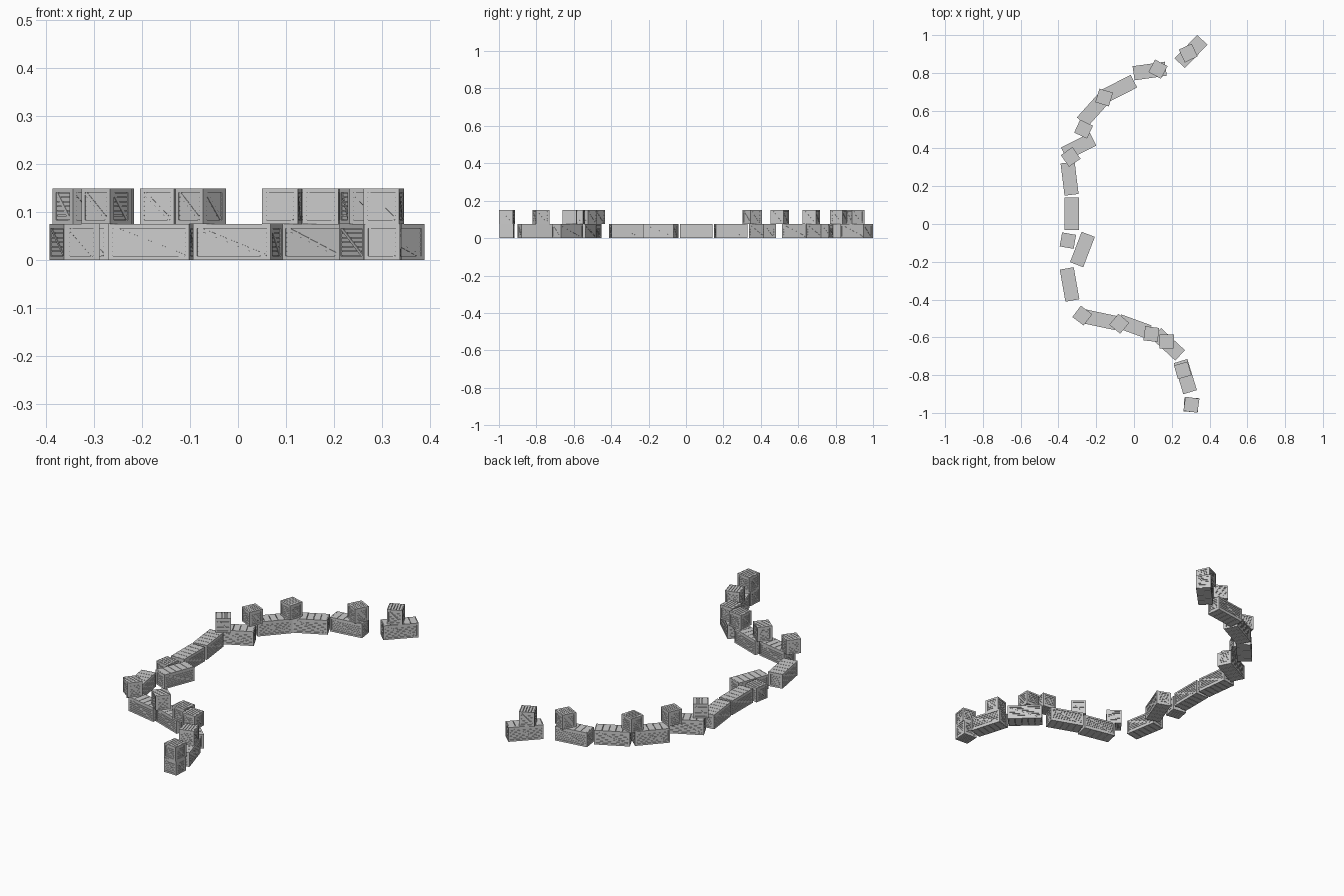
import bpy, bmesh
from math import radians, atan2, hypot
from mathutils import Matrix, Vector

if "Cube" in bpy.data.objects:
    bpy.data.objects.remove(bpy.data.objects["Cube"])

S = 0.075      # crate height and width
LONG = 0.172   # long crate length
T = 0.004      # board thickness
B = 0.009      # frame board width


def box(bm, centre, size, frame=Matrix(), tilt=0.0):
    m = (frame @ Matrix.Translation(centre) @ Matrix.Rotation(tilt, 4, 'Y')
         @ Matrix.Diagonal((*size, 1)))
    bmesh.ops.create_cube(bm, size=1, matrix=m)


def side(bm, width, dist, turn):
    """One wall: planks, two posts, two rails and a diagonal brace."""
    f = Matrix.Rotation(radians(turn), 4, 'Z')
    y = -dist + T / 2
    # horizontal planks, set back from the frame
    n = 6
    h = (S - 2 * B) / n
    for i in range(n):
        z = B + h * (i + 0.5)
        box(bm, (0, -dist + T * 0.8, z), (width - B, T * 0.6, h - 0.0016), f)
    # rails and posts
    for z in (B / 2, S - B / 2):
        box(bm, (0, y, z), (width, T, B), f)
    for sx in (-1, 1):
        box(bm, (sx * (width - B) / 2, y, S / 2), (B, T, S - 2 * B), f)
    # brace from upper left to lower right
    w, hh = width - 1.6 * B, S - 1.6 * B
    box(bm, (0, y + 0.0005, S / 2), (hypot(w, hh) - 0.008, T - 0.001, B * 0.8),
        f, atan2(hh, w))


def crate_mesh(name, length, boards):
    bm = bmesh.new()
    # inner body
    box(bm, (0, 0, S / 2), (length - 2 * T, S - 2 * T, S - 2 * T))
    # long walls, then end walls
    for turn in (0, 180):
        side(bm, length, S / 2, turn)
    for turn in (90, 270):
        side(bm, S - 2 * T, length / 2, turn)
    # lid and floor boards across the width
    step = (length - 2 * T) / boards
    for i in range(boards):
        x = -length / 2 + T + step * (i + 0.5)
        for z in (T / 2, S - T / 2):
            box(bm, (x, 0, z), (step - 0.002, S - 2 * T, T))
    me = bpy.data.meshes.new(name)
    bm.to_mesh(me)
    bm.free()
    return me


long_mesh = crate_mesh("long_crate", LONG, 5)
small_mesh = crate_mesh("small_crate", S, 5)


def place(name, mesh, spots, z):
    for i, (x, y, a) in enumerate(spots):
        ob = bpy.data.objects.new(f"{name}_{i + 1}", mesh)
        ob.location = (x, y, z)
        ob.rotation_euler.z = radians(a)
        bpy.context.collection.objects.link(ob)


# curved barricade of long crates, front to back: x, y, turn
place("long_crate", long_mesh, [
    (0.272, -0.808, -73), (0.181, -0.637, -43), (0.0, -0.543, -20),
    (-0.178, -0.507, -12), (-0.341, -0.32, -80), (-0.273, -0.135, 69),
    (-0.33, 0.055, 90), (-0.341, 0.24, -83), (-0.293, 0.41, 27),
    (-0.217, 0.603, 48), (-0.077, 0.717, 27), (0.083, 0.81, 8),
    (0.302, 0.913, 46)], 0)

# small crates on the ground
place("small_ground_crate", small_mesh, [
    (0.302, -0.957, -3), (-0.35, -0.088, -10)], 0)

# small crates stacked on top
place("small_top_crate", small_mesh, [
    (0.304, -0.957, -8), (0.258, -0.775, 16), (0.173, -0.622, -1),
    (0.092, -0.583, -7), (-0.078, -0.528, -40), (-0.274, -0.485, -37),
    (-0.335, 0.355, 35), (-0.267, 0.502, -25), (-0.158, 0.67, -17),
    (0.127, 0.82, -28), (0.287, 0.905, 25)], S)
